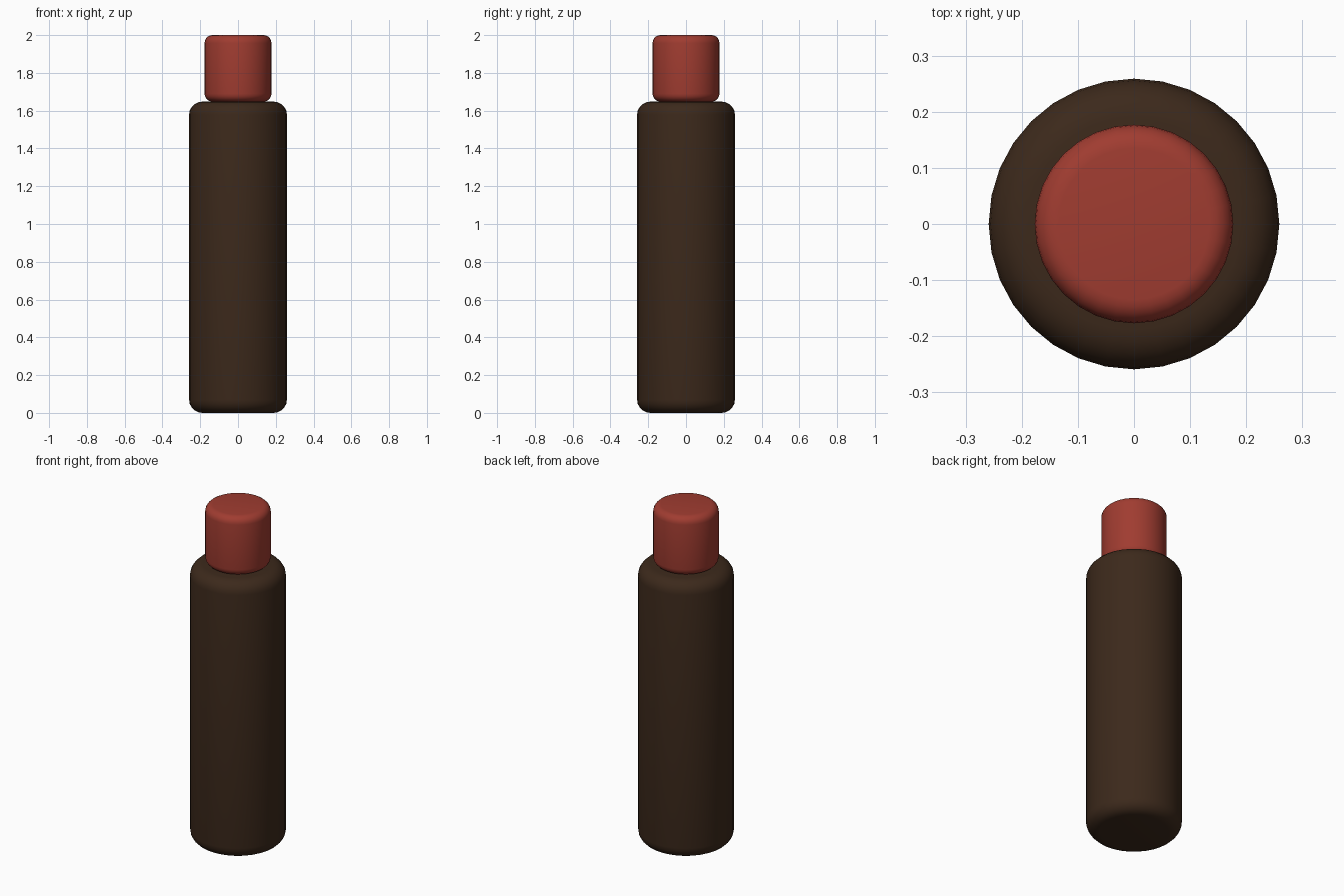
import bpy, math

if "Cube" in bpy.data.objects:
    bpy.data.objects.remove(bpy.data.objects["Cube"])

def rounded_cylinder(name, radius, z0, z1, bevel, color):
    bpy.ops.mesh.primitive_cylinder_add(vertices=32, radius=radius, depth=z1 - z0,
                                        location=(0, 0, (z0 + z1) / 2))
    ob = bpy.context.object
    ob.name = name
    # soften the top and bottom rims only
    mod = ob.modifiers.new("rim_rounding", 'BEVEL')
    mod.width = bevel
    mod.segments = 5
    mod.limit_method = 'ANGLE'
    mod.angle_limit = math.radians(40)
    bpy.ops.object.modifier_apply(modifier=mod.name)
    bpy.ops.object.shade_smooth_by_angle(angle=math.radians(40))
    mat = bpy.data.materials.new(name + "_material")
    mat.diffuse_color = color
    mat.use_nodes = True
    mat.node_tree.nodes["Principled BSDF"].inputs["Base Color"].default_value = mat.diffuse_color
    ob.data.materials.append(mat)
    return ob

# Bottle body
rounded_cylinder("bottle_body", 0.259, 0.0, 1.648, 0.07, (0.045, 0.022, 0.011, 1))
# Screw cap resting on the body
rounded_cylinder("bottle_cap", 0.177, 1.648, 2.0, 0.042, (0.35, 0.045, 0.03, 1))
